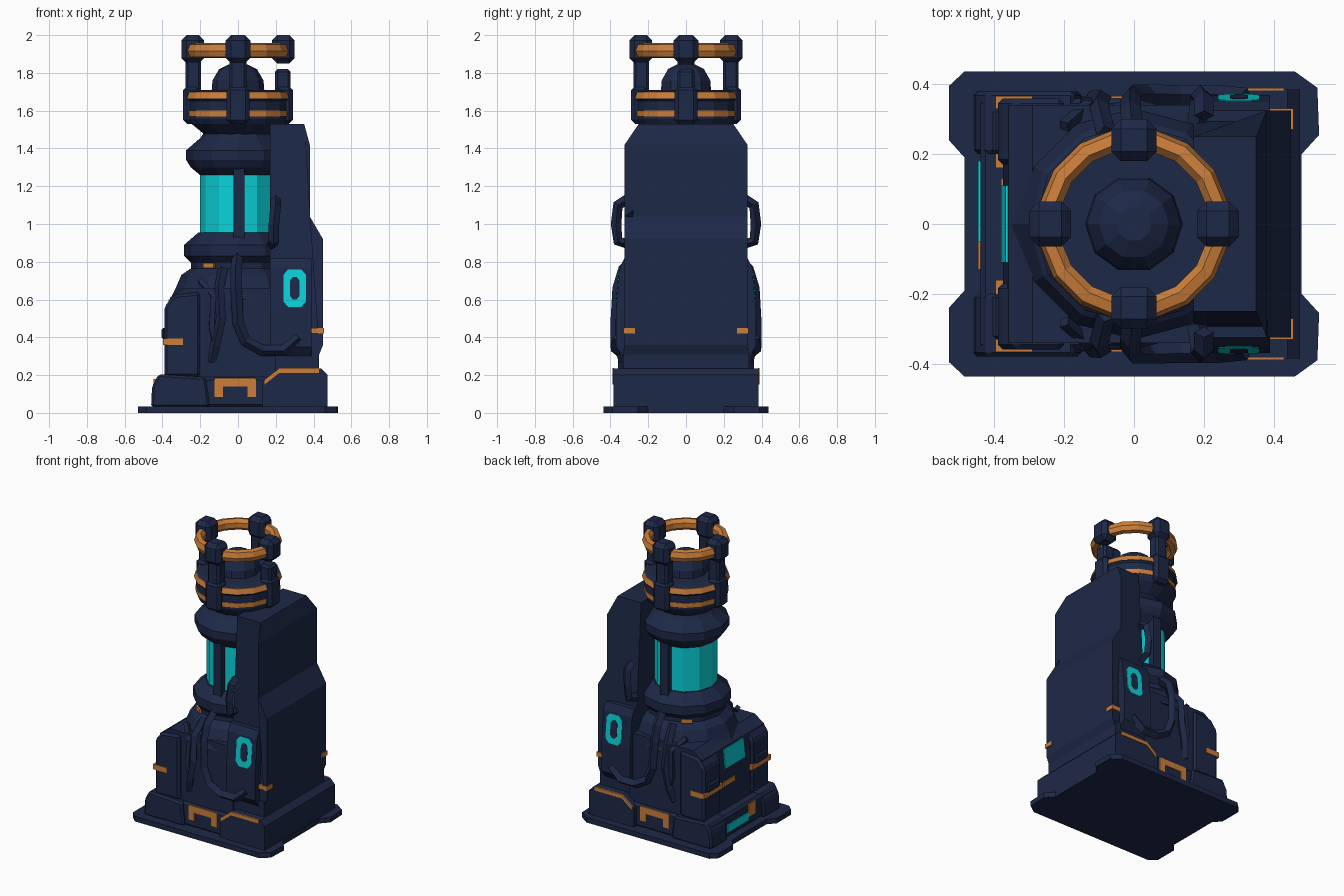
import bpy, bmesh, math
from mathutils import Matrix, Vector

if "Cube" in bpy.data.objects:
    bpy.data.objects.remove(bpy.data.objects["Cube"])


def material(name, col):
    m = bpy.data.materials.new(name)
    m.diffuse_color = (*col, 1)
    m.use_nodes = True
    m.node_tree.nodes["Principled BSDF"].inputs["Base Color"].default_value = m.diffuse_color
    return m


NAVY = material("navy_metal", (0.0125, 0.0215, 0.063))
ORANGE = material("orange_trim", (0.60, 0.21, 0.042))
CYAN = material("cyan_glow", (0.003, 0.65, 0.70))


def finish(name, bm, mat):
    bmesh.ops.recalc_face_normals(bm, faces=bm.faces)
    me = bpy.data.meshes.new(name)
    bm.to_mesh(me)
    bm.free()
    me.materials.append(mat)
    ob = bpy.data.objects.new(name, me)
    bpy.context.collection.objects.link(ob)
    return ob


def prism(name, pts, axis, a, b, mat=NAVY, bevel=0, tweak=None):
    """Extrude a 2D outline along an axis from a to b."""
    place = {'x': lambda p, t: (t, p[0], p[1]),
             'y': lambda p, t: (p[0], t, p[1]),
             'z': lambda p, t: (p[0], p[1], t)}[axis]
    bm = bmesh.new()
    lo = [bm.verts.new(place(p, a)) for p in pts]
    hi = [bm.verts.new(place(p, b)) for p in pts]
    bm.faces.new(lo)
    bm.faces.new(hi)
    for i in range(len(pts)):
        j = (i + 1) % len(pts)
        bm.faces.new((lo[i], lo[j], hi[j], hi[i]))
    if tweak:
        for v in bm.verts:
            tweak(v.co)
    if bevel:
        bmesh.ops.bevel(bm, geom=bm.edges[:], offset=bevel, segments=1, affect='EDGES')
    return finish(name, bm, mat)


def rect(x0, x1, z0, z1):
    return [(x0, z0), (x1, z0), (x1, z1), (x0, z1)]


def box(name, x0, x1, y0, y1, z0, z1, mat=NAVY, bevel=0):
    return prism(name, rect(x0, x1, z0, z1), 'y', y0, y1, mat, bevel)


def lathe(name, prof, segs, mat=NAVY, phase=0.0, faces=None):
    """Turn a (radius, z) profile; faces limits it to an arc of that many sides."""
    bm = bmesh.new()
    n = segs if faces is None else faces + 1
    rings = []
    for r, z in prof:
        rings.append([bm.verts.new((r * math.cos(phase + math.tau * i / segs),
                                    r * math.sin(phase + math.tau * i / segs), z)) for i in range(n)])
    closed = prof[0] == prof[-1]
    if closed:
        for v in rings.pop():
            bm.verts.remove(v)
    pairs = list(zip(rings, rings[1:])) + ([(rings[-1], rings[0])] if closed else [])
    for a, b in pairs:
        for i in range(n if faces is None else n - 1):
            j = (i + 1) % n
            bm.faces.new((a[i], a[j], b[j], b[i]))
    if not closed:
        bm.faces.new(rings[0])
        bm.faces.new(rings[-1])
    elif faces is not None:
        bm.faces.new([r[0] for r in rings])
        bm.faces.new([r[-1] for r in rings])
    return finish(name, bm, mat)


def hose(name, pts, radius):
    cu = bpy.data.curves.new(name, 'CURVE')
    cu.dimensions = '3D'
    cu.bevel_depth, cu.bevel_resolution, cu.use_fill_caps = radius, 0, True
    sp = cu.splines.new('POLY')
    sp.points.add(len(pts) - 1)
    for p, c in zip(sp.points, pts):
        p.co = (*c, 1)
    tmp = bpy.data.objects.new(name + "_path", cu)
    bpy.context.collection.objects.link(tmp)
    me = bpy.data.meshes.new_from_object(tmp.evaluated_get(bpy.context.evaluated_depsgraph_get()))
    bpy.data.objects.remove(tmp)
    me.materials.clear()
    me.materials.append(NAVY)
    for p in me.polygons:
        p.use_smooth = False
    bpy.context.collection.objects.link(bpy.data.objects.new(name, me))


# Base plate with flared corners
half = [(-0.485, 0.19), (-0.53, 0.24), (-0.53, 0.395), (-0.485, 0.437),
        (0.46, 0.437), (0.525, 0.39), (0.53, 0.255), (0.48, 0.2)]
prism("base_plate", half + [(x, -y) for x, y in reversed(half)], 'z', 0, 0.035)

# Plinth
box("plinth_core", -0.44, 0.44, -0.36, 0.36, 0.03, 0.19, bevel=0.015)
prism("plinth_right", [(0.13, 0.03), (0.475, 0.03), (0.475, 0.2), (0.44, 0.235), (0.22, 0.235), (0.13, 0.165)],
      'y', -0.385, 0.385)
box("plinth_neck", -0.3, 0.43, -0.33, 0.33, 0.18, 0.34)

# Main body with sloped left face, and slab tower on the right
prism("main_body", [(-0.375, 0.18), (-0.375, 0.45), (-0.36, 0.61), (-0.29, 0.66), (0.2, 0.66), (0.2, 0.18)],
      'y', -0.34, 0.34)


def taper_top(co):
    if co.z > 1.5:
        co.y *= 0.77


prism("slab_tower", [(0.17, 0.31), (0.43, 0.31), (0.45, 0.36), (0.45, 0.92), (0.38, 1.04),
                     (0.38, 1.42), (0.35, 1.53), (0.17, 1.53)], 'y', -0.325, 0.325, tweak=taper_top)
side = [(0.33, 0.3), (0.37, 0.35), (0.37, 0.55), (0.35, 0.77), (0.325, 0.82)]
prism("tower_housing", side + [(-y, z) for y, z in reversed(side)], 'x', 0.17, 0.39)

# Glow panels and trim on the left side
prism("left_glow_panel", [(-0.381, 0.47), (-0.372, 0.47), (-0.359, 0.6), (-0.368, 0.6)], 'y', -0.11, 0.11, CYAN)
box("left_low_glow", -0.447, -0.439, -0.05, 0.18, 0.07, 0.125, CYAN)
box("left_low_trim", -0.447, -0.439, -0.13, -0.05, 0.09, 0.18, ORANGE)
box("left_body_stripe", -0.381, -0.373, 0.0, 0.13, 0.35, 0.385, ORANGE)
bracket = [(-0.125, 0.085), (-0.125, 0.185), (0.095, 0.185), (0.095, 0.085),
           (0.05, 0.085), (0.05, 0.14), (-0.08, 0.14), (-0.08, 0.085)]

for s, tag in ((-1, "front"), (1, "back")):
    # Plinth corner and ribbed pillar on the left
    prism(tag + "_plinth_corner", [(-0.46, 0.03), (-0.15, 0.03), (-0.17, 0.19), (-0.42, 0.205), (-0.455, 0.14)],
          'y', s * 0.2, s * 0.38, bevel=0.012)
    prism(tag + "_pillar", [(-0.39, 0.19), (-0.39, 0.56), (-0.34, 0.625), (-0.2, 0.64), (-0.2, 0.19)],
          'y', s * 0.17, s * 0.36, bevel=0.015)
    box(tag + "_pillar_lug", -0.405, -0.36, s * 0.2, s * 0.33, 0.39, 0.45, bevel=0.01)
    # Orange wrap stripes on pillar and tower corners
    box(tag + "_pillar_stripe", -0.396, -0.29, s * 0.16, s * 0.366, 0.36, 0.395, ORANGE)
    box(tag + "_tower_stripe", 0.39, 0.456, s * 0.27, s * 0.331, 0.42, 0.45, ORANGE)
    # Plinth trim
    prism(tag + "_bracket", bracket, 'y', s * 0.359, s * 0.367, ORANGE)
    prism(tag + "_plinth_trim", [(0.14, 0.15), (0.22, 0.212), (0.43, 0.212), (0.43, 0.237),
                                 (0.219, 0.237), (0.14, 0.176)], 'y', s * 0.382, s * 0.39, ORANGE)
    # Glowing ring window, leaning with the housing
    lean = lambda co, s=s: setattr(co, 'y', co.y - s * max(0, co.z - 0.55) * 0.09)
    prism(tag + "_glow_window", [(0.265, 0.56), (0.335, 0.56), (0.36, 0.59), (0.36, 0.73), (0.335, 0.76),
                                 (0.265, 0.76), (0.24, 0.73), (0.24, 0.59)],
          'y', s * 0.365, s * 0.373, CYAN, tweak=lean)
    prism(tag + "_window_core", [(0.29, 0.6), (0.31, 0.6), (0.326, 0.62), (0.326, 0.7), (0.31, 0.72),
                                 (0.29, 0.72), (0.275, 0.7), (0.275, 0.62)],
          'y', s * 0.368, s * 0.375, tweak=lean)
    # Hoses and tower grip
    hose(tag + "_loop_hose", [(0.0, s * 0.25, 0.84), (-0.01, s * 0.33, 0.76), (-0.01, s * 0.36, 0.66),
                              (0.0, s * 0.37, 0.48), (0.04, s * 0.37, 0.38), (0.13, s * 0.368, 0.33),
                              (0.24, s * 0.368, 0.33), (0.32, s * 0.36, 0.4)], 0.03)
    hose(tag + "_short_hose", [(-0.08, s * 0.26, 0.76), (-0.1, s * 0.34, 0.66), (-0.09, s * 0.358, 0.5),
                               (-0.12, s * 0.355, 0.36), (-0.14, s * 0.33, 0.27)], 0.027)
    hose(tag + "_thin_hose", [(-0.2, s * 0.28, 0.7), (-0.13, s * 0.34, 0.62), (-0.14, s * 0.35, 0.45),
                              (-0.11, s * 0.345, 0.34)], 0.02)
    hose(tag + "_grip", [(0.2, s * 0.31, 1.13), (0.2, s * 0.36, 1.1), (0.19, s * 0.37, 1.0),
                         (0.19, s * 0.36, 0.91), (0.18, s * 0.29, 0.89)], 0.028)
    # Strut across the glass, and small tab on the collar
    box(tag + "_tube_strut", -0.025, 0.035, s * 0.17, s * 0.235, 0.9, 1.33)
    tab = box(tag + "_collar_tab", -0.006, 0.006, -0.035, 0.035, -0.014, 0.014, ORANGE)
    tab.matrix_world = (Matrix.Rotation(s * math.radians(126), 4, 'Z')
                        @ Matrix.Translation(Vector((0.262, 0, 0.78))))

# Glass tube between two collars
lathe("lower_collar", [(0.36, 0.6), (0.33, 0.66), (0.3, 0.73), (0.25, 0.765), (0.25, 0.795), (0.285, 0.83),
                       (0.285, 0.89), (0.21, 0.955)], 12)
lathe("glass_tube", [(0.2, 0.94), (0.2, 1.27)], 12, CYAN)
lathe("upper_collar", [(0.19, 1.25), (0.25, 1.3), (0.275, 1.34), (0.275, 1.39), (0.2, 1.455), (0.17, 1.5)], 12)

# Head drum with orange bands between the posts
ph = math.tau / 32
lathe("head_drum", [(0.17, 1.465), (0.25, 1.53), (0.264, 1.555), (0.264, 1.65), (0.274, 1.662),
                    (0.262, 1.7), (0.22, 1.71)], 16, phase=ph)
lathe("head_dome", [(0.14, 1.7), (0.135, 1.76), (0.1, 1.82), (0.05, 1.845)], 10)
for k in range(4):
    turn = ph + k * math.pi / 2
    lathe("lower_drum_band", [(0.26, 1.57), (0.268, 1.57), (0.268, 1.6), (0.26, 1.6), (0.26, 1.57)],
          16, ORANGE, turn, 3)
    lathe("upper_drum_band", [(0.268, 1.664), (0.277, 1.664), (0.266, 1.7), (0.258, 1.7), (0.268, 1.664)],
          16, ORANGE, turn, 3)

# Top ring held by four posts
lathe("top_ring", [(0.215, 1.9), (0.235, 1.88), (0.265, 1.885), (0.277, 1.915), (0.265, 1.95), (0.235, 1.957),
                   (0.215, 1.935), (0.215, 1.9)], 16, ORANGE, ph)
for k in range(4):
    turn = Matrix.Rotation(k * math.pi / 2, 4, 'Z')
    parts = [box("post_head", 0.18, 0.3, -0.065, 0.065, 1.85, 2.0, bevel=0.028),
             box("post_foot", 0.2, 0.29, -0.06, 0.06, 1.53, 1.73, bevel=0.02),
             box("post_stem", 0.195, 0.278, -0.045, 0.045, 1.68, 1.82 if k == 0 else 1.88, bevel=0.014)]
    for p in parts:
        p.matrix_world = turn
